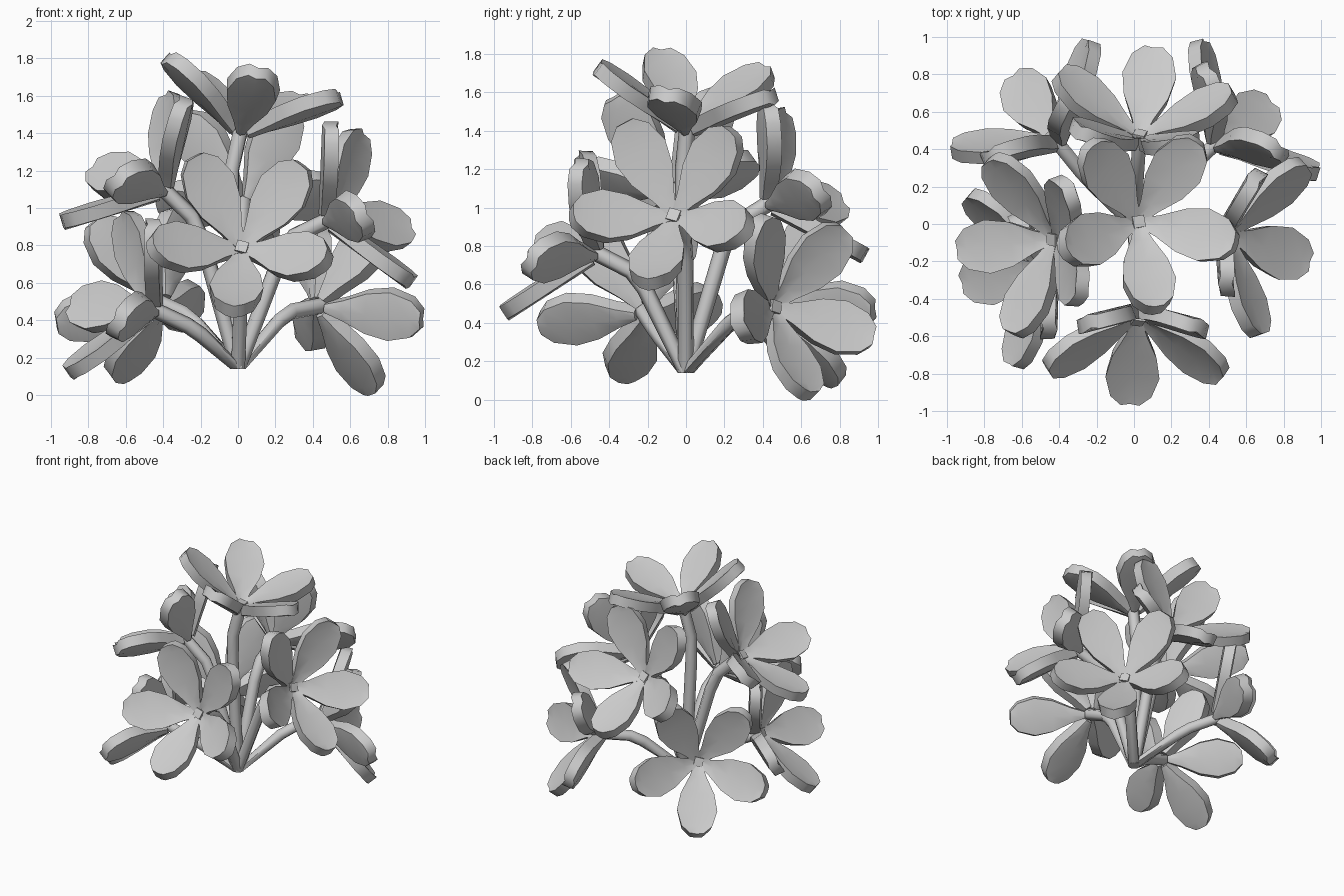
import bpy, bmesh
from math import radians, sin, cos
from mathutils import Vector

if "Cube" in bpy.data.objects:
    bpy.data.objects.remove(bpy.data.objects["Cube"])

BASE = Vector((0, 0, 0.14))
# petal outline: distance along, half width
PETAL = [(0.02, 0.025), (0.12, 0.06), (0.25, 0.12), (0.38, 0.145), (0.50, 0.11), (0.555, 0.05)]
CONE = radians(60)   # angle between petals and flower axis
THICK = 0.09         # petal thickness

# flower centre, azimuth, elevation, roll
FLOWERS = [
    ("top", (0.02, 0.01, 1.44), 25, 76, 4),
    ("left_upper", (-0.42, -0.08, 1.12), 190, 43, 40),
    ("back", (0.03, 0.46, 1.04), 86, 32, 41),
    ("right", (0.51, -0.06, 0.95), -13, 25, 41),
    ("front", (0.02, -0.50, 0.78), -90, 27, 41),
    ("left_lower", (-0.48, -0.23, 0.47), 197, 24, 41),
    ("back_left", (-0.43, 0.46, 0.50), 129, 16, 41),
    ("back_right", (0.46, 0.45, 0.48), 43, 8, 41),
]


def make_object(name, bm):
    bmesh.ops.recalc_face_normals(bm, faces=bm.faces[:])
    me = bpy.data.meshes.new(name)
    bm.to_mesh(me)
    bm.free()
    ob = bpy.data.objects.new(name, me)
    bpy.context.collection.objects.link(ob)
    bpy.ops.object.select_all(action='DESELECT')
    ob.select_set(True)
    bpy.context.view_layer.objects.active = ob
    bpy.ops.object.shade_smooth_by_angle(angle=radians(62))


def flower_frame(az, el):
    a, e = radians(az), radians(el)
    axis = Vector((cos(a) * cos(e), sin(a) * cos(e), sin(e)))
    right = Vector((-sin(a), cos(a), 0))
    return axis, right, axis.cross(right)


# skin a list of closed rings and cap both ends
def skin(bm, rings):
    n = len(rings[0])
    for a, b in zip(rings, rings[1:]):
        for i in range(n):
            j = (i + 1) % n
            bm.faces.new((a[i], a[j], b[j], b[i]))
    bm.faces.new(rings[0])
    bm.faces.new(rings[-1])


# five thick, slightly folded petals around the axis
def make_petals(name, centre, az, el, roll):
    axis, right, up = flower_frame(az, el)
    bm = bmesh.new()
    for k in range(5):
        r = radians(roll + 72 * k)
        radial = up * cos(r) + right * sin(r)
        along = axis * cos(CONE) + radial * sin(CONE)
        inner = axis * sin(CONE) - radial * cos(CONE)
        side = along.cross(inner)
        rings = []
        for d, w in PETAL:
            section = [(-w, 0.01), (0, -0.005), (w, 0.01),
                       (w * 0.92, 0.01 - THICK * 0.85), (0, 0.01 - THICK), (-w * 0.92, 0.01 - THICK * 0.85)]
            rings.append([bm.verts.new(centre + along * d + side * s + inner * h)
                          for s, h in section])
        skin(bm, rings)
    make_object(name + "_petals", bm)


# bent six-sided stem from the shared base, with a square heart at the flower
def make_stem(name, centre, az, el):
    axis, right, up = flower_frame(az, el)
    bend = centre - axis * 0.28
    path = [BASE, BASE.lerp(bend, 0.85), bend.lerp(centre, 0.15), centre - axis * 0.01]

    def ring(bm, p, t, radius, n, turn):
        u = t.cross(right).normalized()
        v = t.cross(u)
        return [bm.verts.new(p + (u * cos(q) + v * sin(q)) * radius)
                for q in (radians(turn + 360 * i / n) for i in range(n))]

    bm = bmesh.new()
    rings = []
    for i, p in enumerate(path):
        t = (path[min(i + 1, 3)] - path[max(i - 1, 0)]).normalized() if i else Vector((0, 0, 1))
        rings.append(ring(bm, p, t, 0.043, 6, 0))
    skin(bm, rings)
    make_object(name + "_stem", bm)
    bm = bmesh.new()
    skin(bm, [ring(bm, centre + axis * h, axis, 0.045, 4, 30) for h in (-0.02, 0.035)])
    make_object(name + "_heart", bm)


for name, c, az, el, roll in FLOWERS:
    make_petals(name, Vector(c), az, el, roll)
    make_stem(name, Vector(c), az, el)
